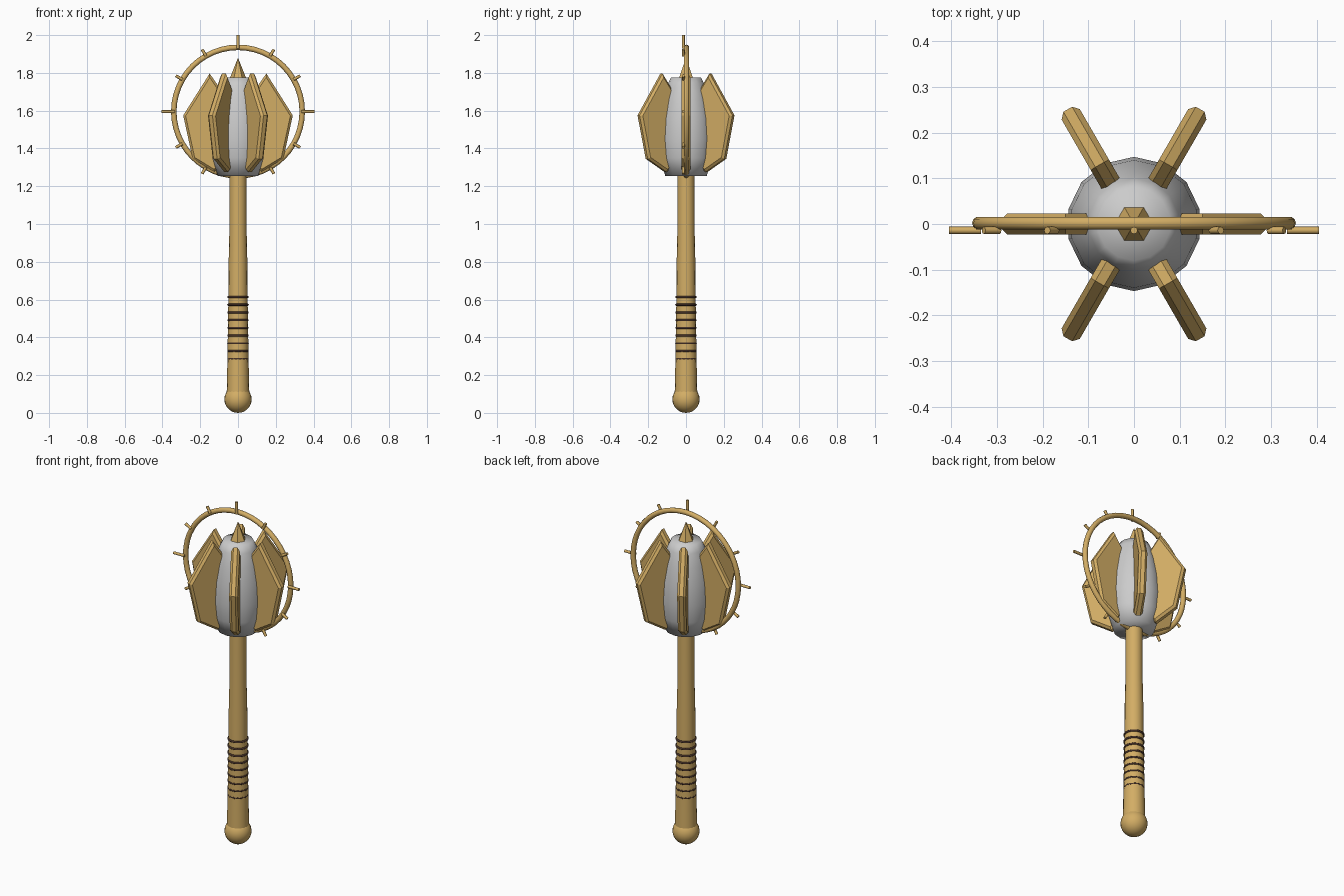
import bpy, bmesh
from math import pi, sin, cos, radians
from mathutils import Vector

if "Cube" in bpy.data.objects:
    bpy.data.objects.remove(bpy.data.objects["Cube"])


def material(name, rgb):
    m = bpy.data.materials.new(name)
    m.diffuse_color = (*rgb, 1)
    m.use_nodes = True
    m.node_tree.nodes["Principled BSDF"].inputs["Base Color"].default_value = m.diffuse_color
    return m


GOLD = material("gold", (0.65, 0.42, 0.13))
DARK = material("dark_binding", (0.06, 0.03, 0.02))


def finish(name, mat=None, smooth=None):
    ob = bpy.context.object
    ob.name = name
    if mat:
        ob.data.materials.append(mat)
    if smooth:
        bpy.ops.object.shade_smooth_by_angle(angle=radians(smooth))
    return ob


def add_mesh(name, bm, mat=None, smooth=None):
    bmesh.ops.recalc_face_normals(bm, faces=bm.faces)
    me = bpy.data.meshes.new(name)
    bm.to_mesh(me)
    bm.free()
    ob = bpy.data.objects.new(name, me)
    bpy.context.collection.objects.link(ob)
    bpy.ops.object.select_all(action='DESELECT')
    bpy.context.view_layer.objects.active = ob
    ob.select_set(True)
    return finish(name, mat, smooth)


def lathe(name, profile, sides, mat=None, smooth=50):
    """Capped turned solid; one vertex column lies on the y axis."""
    bm = bmesh.new()
    rings = [[bm.verts.new((r * sin(2 * pi * i / sides), r * cos(2 * pi * i / sides), z))
              for i in range(sides)] for r, z in profile]
    for a, b in zip(rings, rings[1:]):
        for i in range(sides):
            j = (i + 1) % sides
            bm.faces.new((a[i], a[j], b[j], b[i]))
    bm.faces.new(rings[0])
    bm.faces.new(rings[-1])
    return add_mesh(name, bm, mat, smooth)


# Pommel and handle
bpy.ops.mesh.primitive_uv_sphere_add(segments=24, ring_count=14, radius=0.072, location=(0, 0, 0.072))
finish("pommel", GOLD, 60)
lathe("handle", [(0.06, 0.1), (0.056, 0.28), (0.051, 0.6), (0.05, 0.78), (0.046, 0.95), (0.045, 1.3)],
      16, GOLD)

# Grip bindings
for i in range(9):
    bpy.ops.mesh.primitive_torus_add(major_radius=0.051, minor_radius=0.006, major_segments=24,
                                     minor_segments=8, location=(0, 0, 0.287 + 0.0408 * i))
    finish(f"grip_binding_{i + 1}", DARK, 60)

# Head core and top spike
lathe("head_core", [(0.11, 1.255), (0.138, 1.35), (0.147, 1.45), (0.14, 1.56),
                    (0.122, 1.66), (0.1, 1.735), (0.08, 1.775)], 14, None, 80)
bpy.ops.mesh.primitive_cone_add(vertices=6, radius1=0.052, depth=0.13, location=(0, 0, 1.815),
                                rotation=(0, 0, radians(30)))
finish("top_spike", GOLD)

# Six flanges with chamfered edges
FLANGE = [(0.09, 1.71), (0.15, 1.797), (0.29, 1.575), (0.24, 1.345), (0.125, 1.275), (0.085, 1.31)]
for k in range(6):
    a = radians(60 * k)
    bm = bmesh.new()
    f = bm.faces.new([bm.verts.new((x, -0.023, z)) for x, z in FLANGE])
    ext = bmesh.ops.extrude_face_region(bm, geom=[f])
    bmesh.ops.translate(bm, vec=(0, 0.046, 0), verts=[v for v in ext['geom'] if isinstance(v, bmesh.types.BMVert)])
    rim = [e for e in bm.edges if abs(e.verts[0].co.y - e.verts[1].co.y) < 1e-5]
    bmesh.ops.recalc_face_normals(bm, faces=bm.faces)
    bmesh.ops.bevel(bm, geom=rim, offset=0.012, segments=1, affect='EDGES')
    ob = add_mesh(f"flange_{k + 1}", bm, GOLD)
    ob.rotation_euler.z = a

# Halo ring with twelve pegs
C = Vector((0, 0, 1.595))
bpy.ops.mesh.primitive_torus_add(major_radius=0.34, minor_radius=0.0145, major_segments=48,
                                 minor_segments=10, location=C + Vector((0, 0.002, 0)), rotation=(pi / 2, 0, 0))
finish("halo_ring", GOLD, 60)
for k in range(12):
    a = radians(30 * k)
    r0, r1 = (0.335, 0.405) if k % 3 == 0 else (0.34, 0.38)
    d = Vector((cos(a), 0, sin(a)))
    bpy.ops.mesh.primitive_cylinder_add(vertices=8, radius=0.008, depth=r1 - r0,
                                        location=C + d * (r0 + r1) / 2 + Vector((0, -0.014, 0)),
                                        rotation=(0, pi / 2 - a, 0))
    finish(f"halo_peg_{k + 1}", GOLD, 50)
